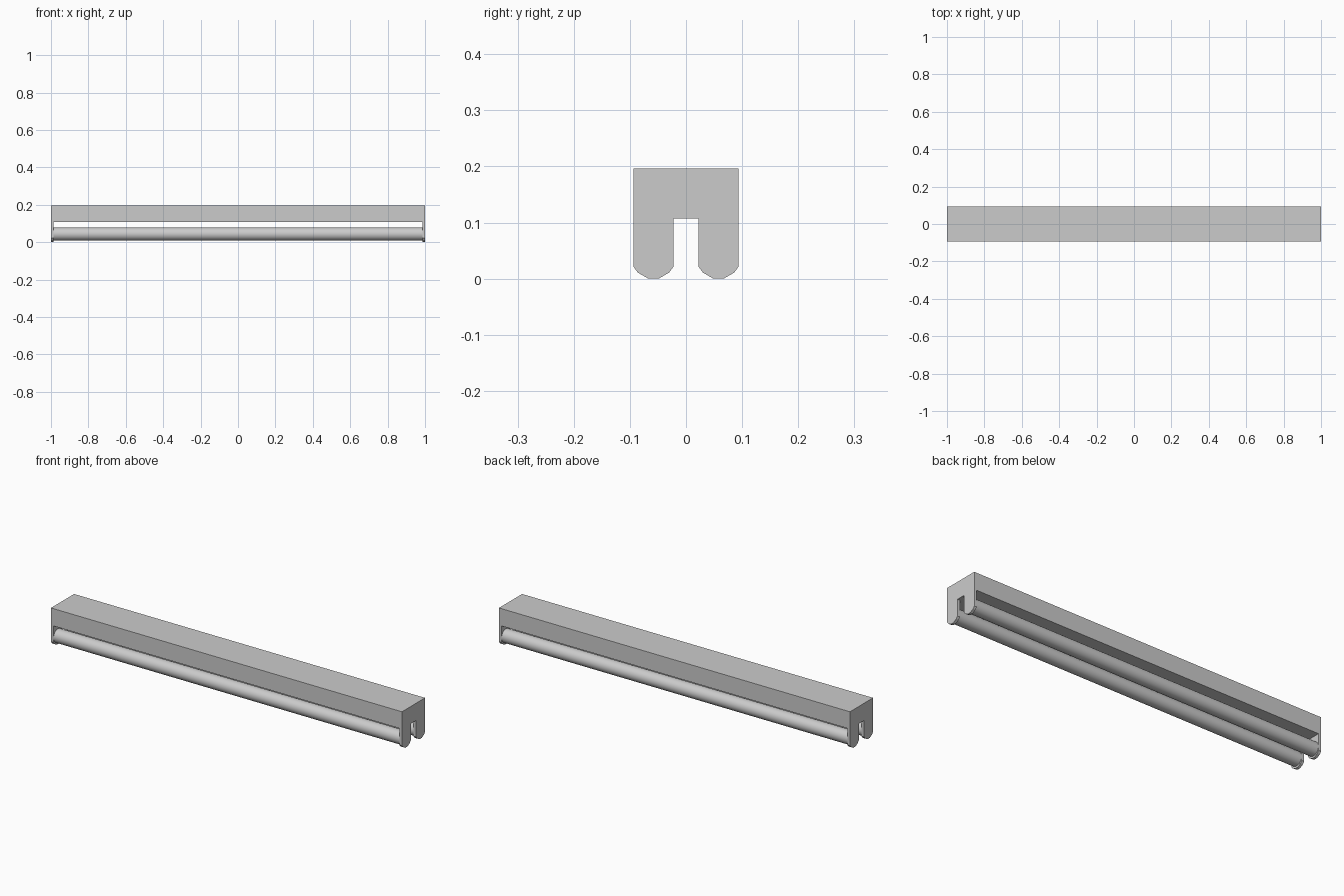
import bpy, bmesh
from math import pi

if "Cube" in bpy.data.objects:
    bpy.data.objects.remove(bpy.data.objects["Cube"])

L, CAP = 1.0, 0.014            # half length, end plate thickness
W, TOP, UNDER = 0.094, 0.196, 0.107
TUBE_Y, TUBE_Z, TUBE_R = 0.058, 0.044, 0.035


def extrude_x(name, profile, x0, x1):
    """Extrude a closed (y, z) profile along x."""
    bm = bmesh.new()
    face = bm.faces.new([bm.verts.new((x0, y, z)) for y, z in profile])
    ext = bmesh.ops.extrude_face_region(bm, geom=[face])
    verts = [v for v in ext["geom"] if isinstance(v, bmesh.types.BMVert)]
    bmesh.ops.translate(bm, verts=verts, vec=(x1 - x0, 0, 0))
    bmesh.ops.recalc_face_normals(bm, faces=bm.faces)
    mesh = bpy.data.meshes.new(name)
    bm.to_mesh(mesh)
    bm.free()
    obj = bpy.data.objects.new(name, mesh)
    bpy.context.collection.objects.link(obj)
    return obj


# Housing box between the end plates
extrude_x("housing", [(-W, UNDER), (W, UNDER), (W, TOP), (-W, TOP)], -L + CAP, L - CAP)

# End plates with two rounded legs and a slot between them
half = [(0.022, UNDER), (0.022, 0.022), (0.030, 0.011), (0.049, 0.0),
        (0.067, 0.0), (0.086, 0.011), (W, 0.022), (W, TOP)]
plate = half + [(-y, z) for y, z in reversed(half)]
extrude_x("end_plate_left", plate, -L, -L + CAP)
extrude_x("end_plate_right", plate, L - CAP, L)

# Two lamp tubes held between the end plates
for side, label in ((-1, "front"), (1, "back")):
    bpy.ops.mesh.primitive_cylinder_add(
        vertices=32, radius=TUBE_R, depth=2 * (L - CAP),
        location=(0, side * TUBE_Y, TUBE_Z), rotation=(0, pi / 2, 0))
    tube = bpy.context.object
    tube.name = f"{label}_tube"
    bpy.ops.object.shade_smooth_by_angle()
